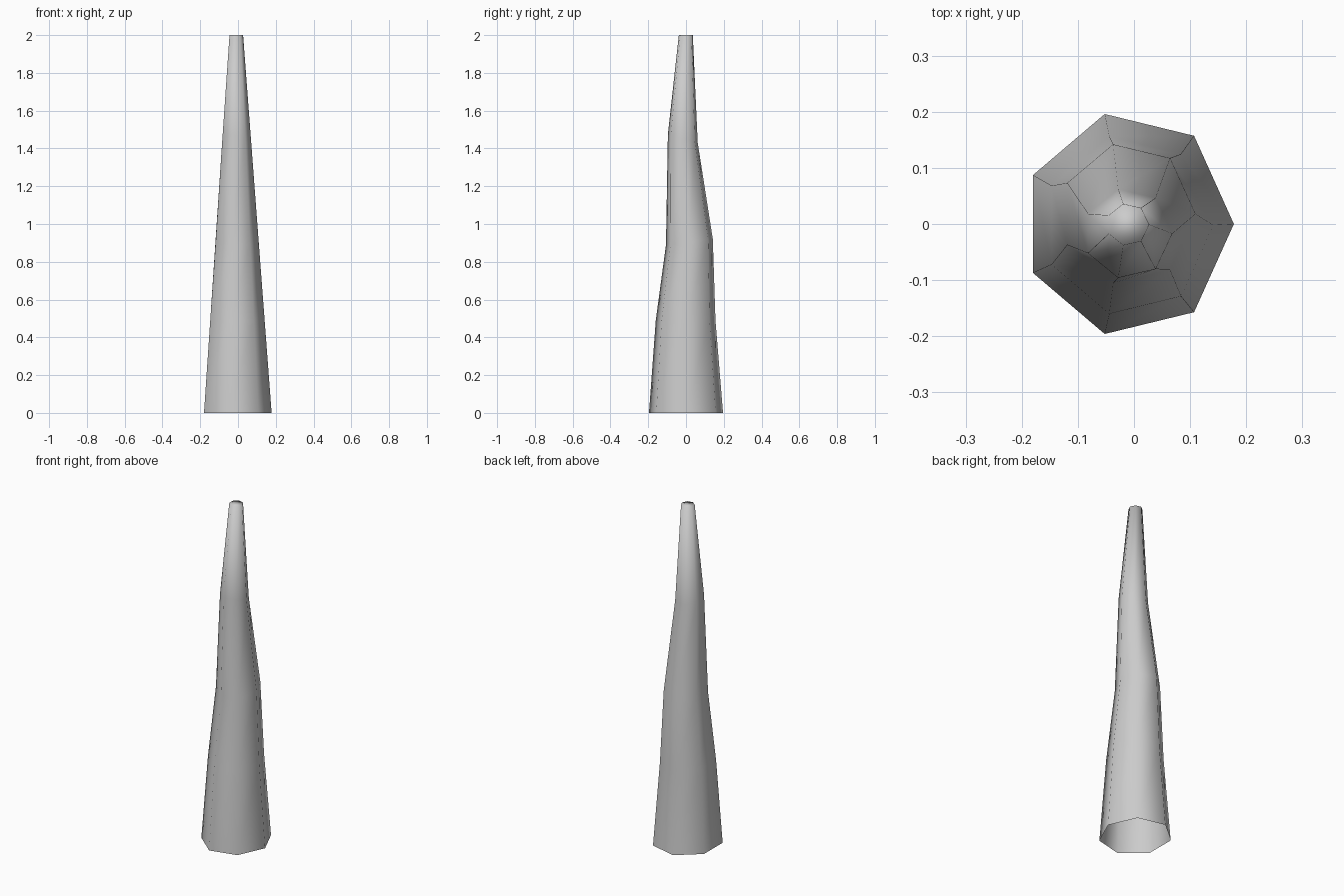
import bpy, bmesh, math

if "Cube" in bpy.data.objects:
    bpy.data.objects.remove(bpy.data.objects["Cube"])

SIDES = 7
# rings: z, y centre, y half-width, tilt (rise in z per unit y)
RINGS = [(0.0, 0.0, 0.196, 0.0),
         (0.49, -0.002, 0.158, 0.0),
         (0.905, 0.018, 0.124, 0.12),
         (1.452, -0.017, 0.079, -0.27),
         (2.0, -0.001, 0.037, 0.0)]

bm = bmesh.new()
rings = []
for z, yc, hw, tilt in RINGS:
    t = z / 2
    x0, x1 = -0.18 + 0.135 * t, 0.178 - 0.151 * t   # straight taper in x
    r = hw / math.sin(4 * math.pi / SIDES)
    lo = math.cos(math.pi / SIDES)
    sx = (x1 - x0) / (1 + lo)
    ring = []
    for i in range(SIDES):
        a = 2 * math.pi * i / SIDES
        dy = r * math.sin(a)
        ring.append(bm.verts.new((x1 - sx + sx * math.cos(a), yc + dy, z + tilt * dy)))
    rings.append(ring)

# bent side walls, closed tip, open foot
for a, b in zip(rings, rings[1:]):
    for i in range(SIDES):
        j = (i + 1) % SIDES
        bm.faces.new((a[i], a[j], b[j], b[i]))
bm.faces.new(rings[-1])
for f in bm.faces:
    f.smooth = True

mesh = bpy.data.meshes.new("tapered_trunk")
bm.to_mesh(mesh)
bm.free()
bpy.context.collection.objects.link(bpy.data.objects.new("tapered_trunk", mesh))
